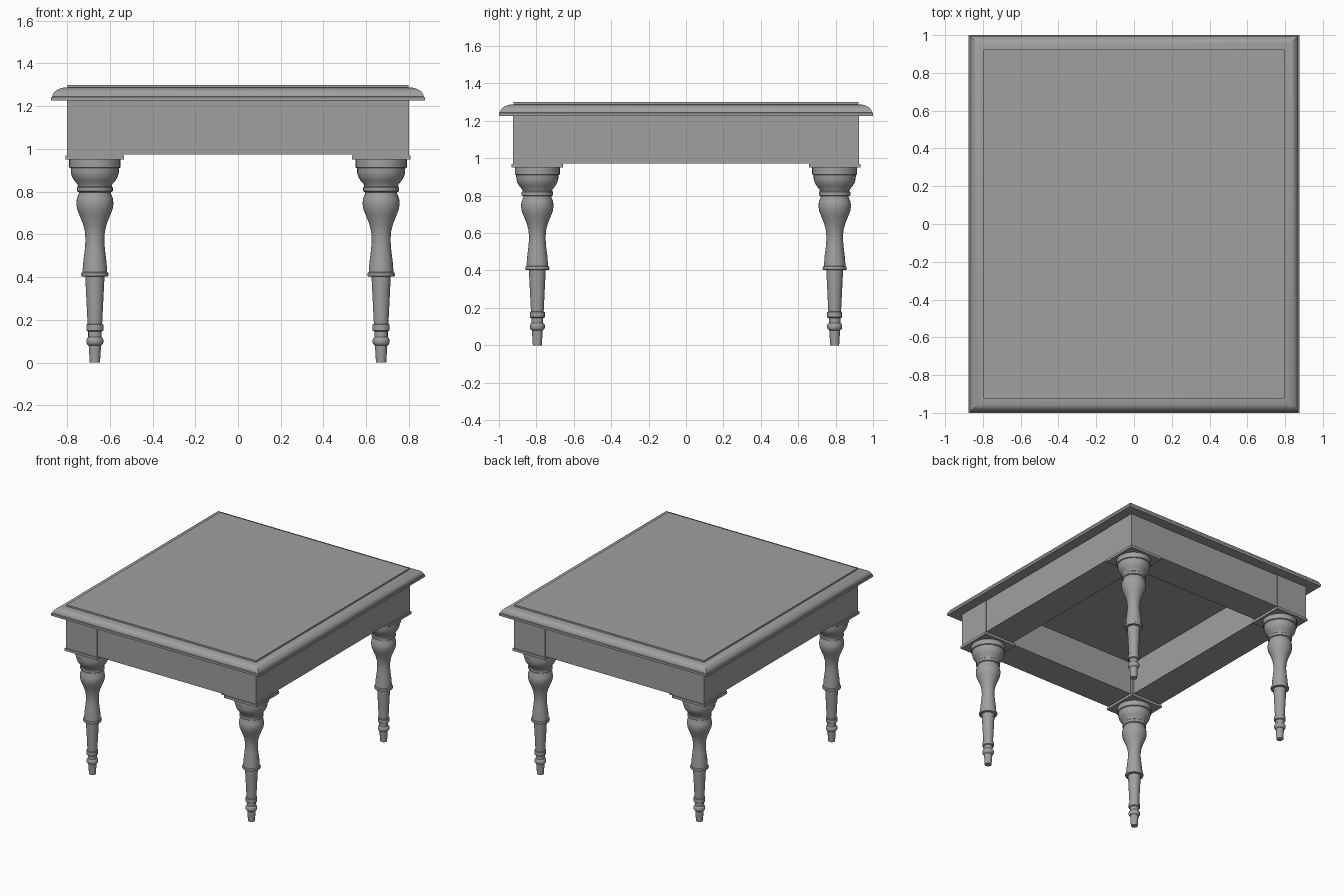
import bpy, math

cube = bpy.data.objects.get("Cube")
if cube:
    bpy.data.objects.remove(cube, do_unlink=True)

grey = bpy.data.materials.new("painted grey")
grey.use_nodes = True
grey.diffuse_color = (0.35, 0.35, 0.35, 1)
grey.node_tree.nodes["Principled BSDF"].inputs["Base Color"].default_value = grey.diffuse_color


def add_lofted(name, rings, location=(0, 0, 0), angle=None):
    """Joins rings of equal point count into a capped solid."""
    n = len(rings[0])
    verts = [p for ring in rings for p in ring]
    faces = [tuple(reversed(range(n))), tuple(range(len(verts) - n, len(verts)))]
    for r in range(len(rings) - 1):
        for i in range(n):
            j = (i + 1) % n
            faces.append((r * n + i, r * n + j, r * n + n + j, r * n + n + i))
    mesh = bpy.data.meshes.new(name)
    mesh.from_pydata(verts, [], faces)
    mesh.materials.append(grey)
    obj = bpy.data.objects.new(name, mesh)
    obj.location = location
    bpy.context.collection.objects.link(obj)
    if angle:
        bpy.ops.object.select_all(action='DESELECT')
        obj.select_set(True)
        bpy.context.view_layer.objects.active = obj
        bpy.ops.object.shade_smooth_by_angle(angle=math.radians(angle))
    return obj


def rect(hx, hy, z):
    return [(-hx, -hy, z), (hx, -hy, z), (hx, hy, z), (-hx, hy, z)]


def circle(radius, z, sides=32):
    return [(radius * math.cos(math.tau * i / sides),
             radius * math.sin(math.tau * i / sides), z) for i in range(sides)]


def add_box(name, x, y, hx, hy, z0, z1):
    return add_lofted(name, [rect(hx, hy, z0), rect(hx, hy, z1)], (x, y, 0))


# Tabletop: square lip, rounded ovolo edge, raised centre panel
HALF_X, HALF_Y = 0.875, 1.0
edge = [(0, 1.226), (0, 1.243), (0.006, 1.245)]
for k in range(1, 7):
    a = math.pi / 2 * k / 6
    edge.append((0.006 + 0.069 * (1 - math.cos(a)), 1.245 + 0.043 * math.sin(a)))
edge += [(0.077, 1.288), (0.077, 1.3)]
add_lofted("tabletop", [rect(HALF_X - d, HALF_Y - d, z) for d, z in edge], angle=30)

# Aprons between the corner blocks
LEG_X, LEG_Y, BLOCK = 0.67, 0.795, 0.13
THICK = 0.12
for side, s in (("front", -1), ("back", 1)):
    add_box(side + "_apron", 0, s * (LEG_Y + BLOCK - 0.004 - THICK),
            LEG_X - BLOCK + 0.005, THICK, 0.973, 1.228)
for side, s in (("right", -1), ("left", 1)):
    add_box(side + "_apron", s * (LEG_X + BLOCK - 0.004 - THICK), 0,
            THICK, LEG_Y - BLOCK + 0.005, 0.973, 1.228)

# Turned leg profile: radius, height
leg_profile = [
    (0.024, 0), (0.029, 0.08), (0.036, 0.085), (0.040, 0.093), (0.040, 0.107),
    (0.036, 0.115), (0.031, 0.12), (0.031, 0.145), (0.040, 0.15), (0.040, 0.178),
    (0.034, 0.18), (0.045, 0.402), (0.063, 0.404), (0.065, 0.412), (0.063, 0.42),
    (0.058, 0.423), (0.054, 0.475), (0.047, 0.53), (0.044, 0.575), (0.047, 0.615),
    (0.056, 0.65), (0.072, 0.69), (0.083, 0.717), (0.087, 0.745), (0.084, 0.77),
    (0.075, 0.79), (0.075, 0.797), (0.084, 0.802), (0.084, 0.82), (0.079, 0.825),
    (0.082, 0.835), (0.095, 0.85), (0.107, 0.87), (0.112, 0.888), (0.113, 0.91),
    (0.12, 0.913), (0.12, 0.953)]

# Four corners: turned leg, square plate and block
for depth, sy in (("front", -1), ("back", 1)):
    for side, sx in (("right", -1), ("left", 1)):
        corner, x, y = depth + "_" + side, sx * LEG_X, sy * LEG_Y
        add_lofted(corner + "_leg", [circle(r, z) for r, z in leg_profile],
                   (x, y, 0), angle=35)
        add_box(corner + "_plate", x, y, 0.137, 0.137, 0.951, 0.97)
        add_box(corner + "_block", x, y, BLOCK, BLOCK, 0.969, 1.228)
